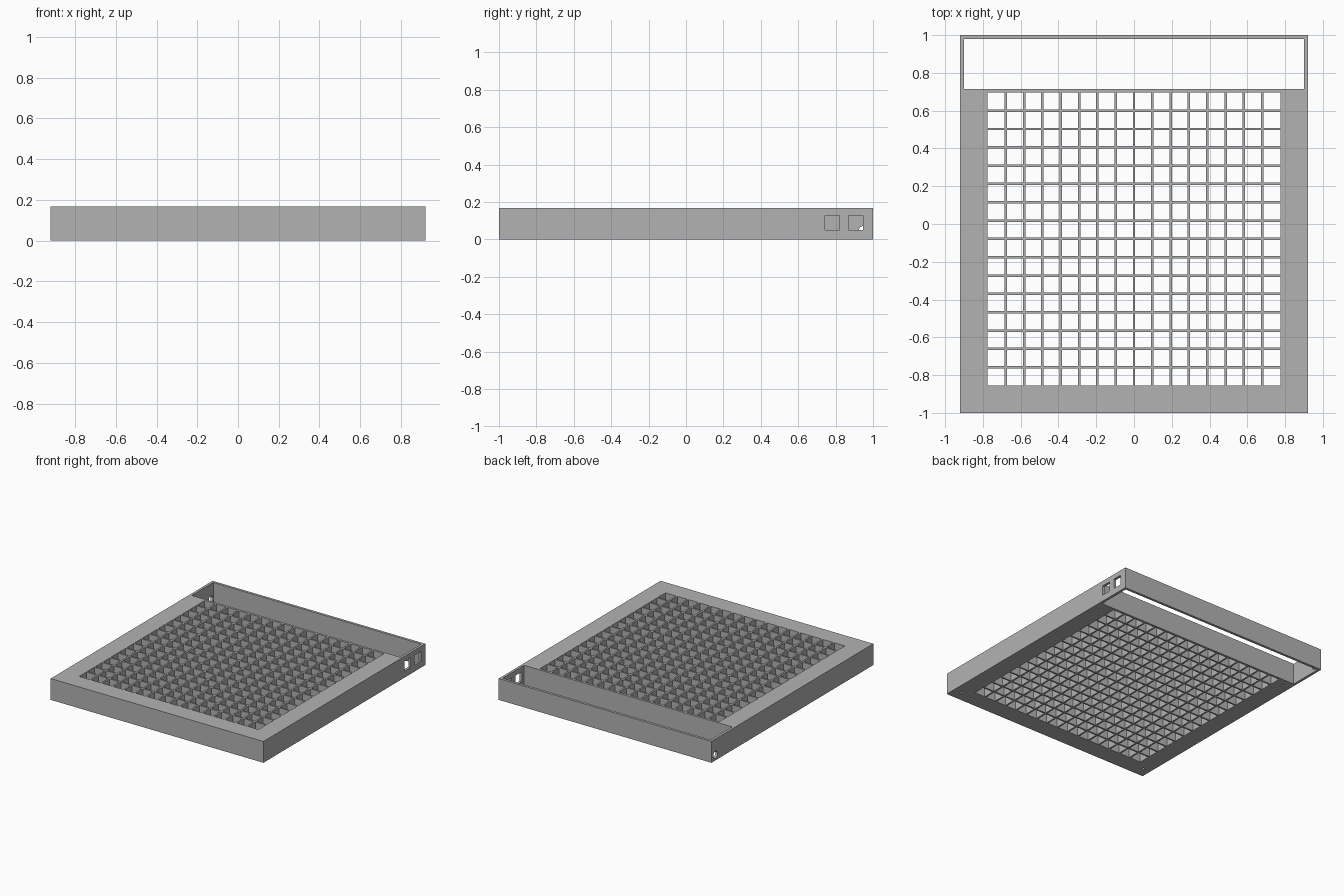
import bpy, bmesh, math
from mathutils import Matrix

if "Cube" in bpy.data.objects:
    bpy.data.objects.remove(bpy.data.objects["Cube"])

HALF_X, HALF_Y, HEIGHT = 0.92, 1.0, 0.167
N = 16                      # cells per side
OPEN = 0.776                # half size of the cell field
FIELD_Y = -0.079            # centre of the cell field
WALL = 0.013                # partition thickness

grey = bpy.data.materials.new("plain grey")
grey.diffuse_color = (0.45, 0.45, 0.45, 1)
grey.use_nodes = True
grey.node_tree.nodes["Principled BSDF"].inputs["Base Color"].default_value = grey.diffuse_color


def add_box(bm, x0, x1, y0, y1, z0, z1):
    m = Matrix.Translation(((x0 + x1) / 2, (y0 + y1) / 2, (z0 + z1) / 2))
    m = m @ Matrix.Diagonal((x1 - x0, y1 - y0, z1 - z0, 1))
    bmesh.ops.create_cube(bm, size=1, matrix=m)


def add_cylinder(bm, center, radius, depth, axis="Z", sides=24):
    m = Matrix.Translation(center)
    if axis == "X":
        m = m @ Matrix.Rotation(math.pi / 2, 4, "Y")
    bmesh.ops.create_cone(bm, cap_ends=True, segments=sides, radius1=radius,
                          radius2=radius, depth=depth, matrix=m)


def finish(name, bm):
    mesh = bpy.data.meshes.new(name)
    bm.to_mesh(mesh)
    bm.free()
    mesh.materials.append(grey)
    ob = bpy.data.objects.new(name, mesh)
    bpy.context.collection.objects.link(ob)
    return ob


def cut(target, cutter):
    mod = target.modifiers.new("cut", "BOOLEAN")
    mod.operation = "DIFFERENCE"
    mod.solver = "EXACT"
    mod.object = cutter
    bpy.context.view_layer.objects.active = target
    bpy.ops.object.modifier_apply(modifier=mod.name)
    bpy.data.objects.remove(cutter, do_unlink=True)


# solid tray body
bm = bmesh.new()
add_box(bm, -HALF_X, HALF_X, -HALF_Y, HALF_Y, 0, HEIGHT)
body = finish("grid_tray", bm)

# field of square cells; outer cells reach the border, inner ones leave partitions
pitch = 2 * OPEN / N
spans = []
for i in range(N):
    a = -OPEN + i * pitch + (WALL / 2 if i > 0 else 0)
    b = -OPEN + (i + 1) * pitch - (WALL / 2 if i < N - 1 else 0)
    spans.append((a, b))
bm = bmesh.new()
for x0, x1 in spans:
    for y0, y1 in spans:
        add_box(bm, x0, x1, FIELD_Y + y0, FIELD_Y + y1, -0.1, HEIGHT + 0.1)
# open compartment along the back
add_box(bm, -0.9, 0.9, 0.715, 0.98, -0.1, HEIGHT + 0.1)
# blind screw holes in the underside
for x in (-0.855, 0.855):
    for y in (-0.915, 0.65):
        add_cylinder(bm, (x, y, 0), 0.01, 0.12, sides=16)
cut(body, finish("opening_cutter", bm))

# side ports: two square ones on the right, a round cable hole on the left
bm = bmesh.new()
for y in (0.743, 0.87):
    add_box(bm, 0.88, 1.0, y, y + 0.077, 0.05, 0.127)
add_cylinder(bm, (-0.91, 0.95, 0.045), 0.027, 0.1, axis="X")
cut(body, finish("port_cutter", bm))
